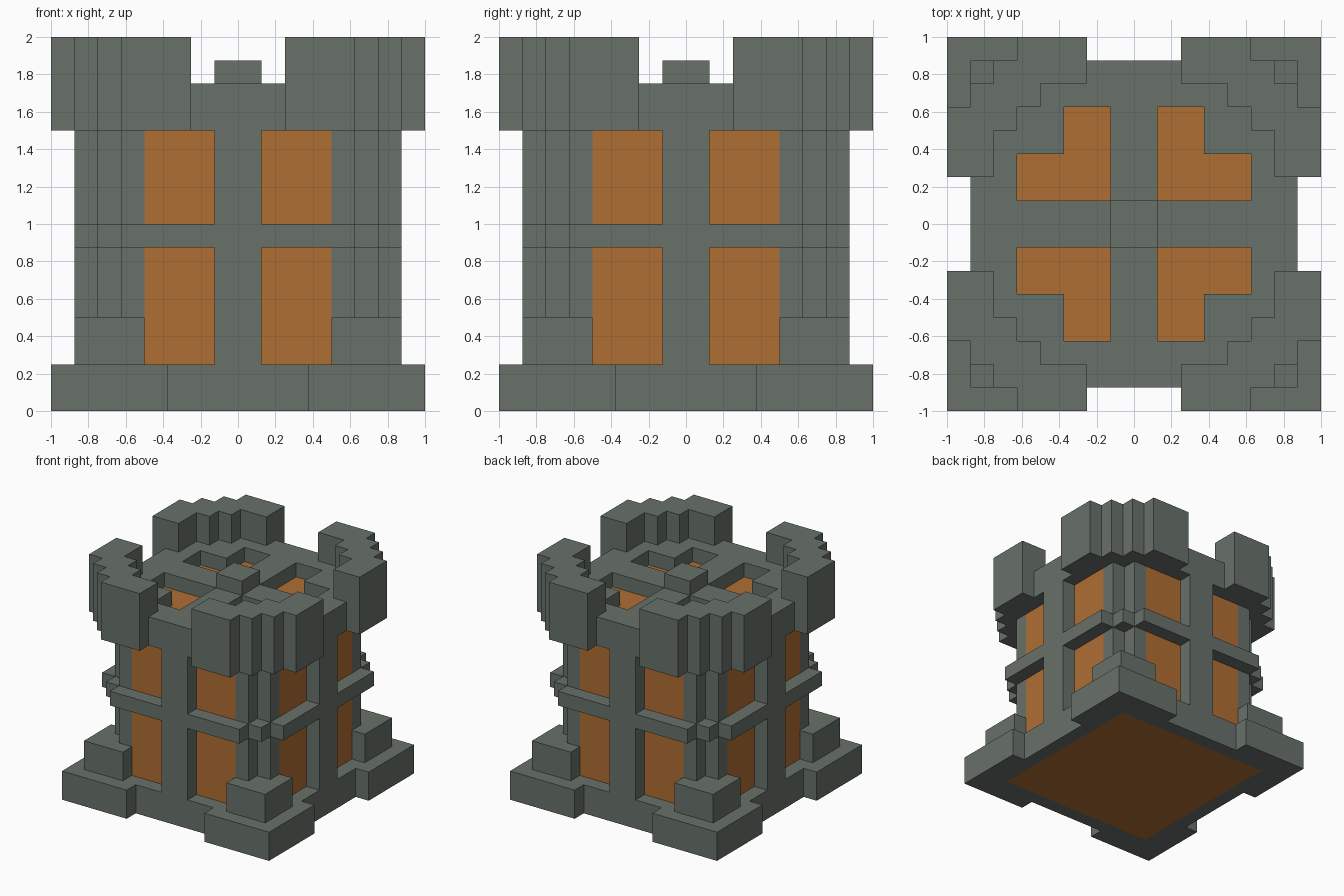
import bpy, bmesh

if "Cube" in bpy.data.objects:
    bpy.data.objects.remove(bpy.data.objects["Cube"], do_unlink=True)

U = 0.125  # grid step; all plan sizes and heights below are in these steps


def material(name, rgb):
    m = bpy.data.materials.new(name)
    m.use_nodes = True
    m.diffuse_color = (*rgb, 1)
    bsdf = m.node_tree.nodes["Principled BSDF"]
    bsdf.inputs["Base Color"].default_value = (*rgb, 1)
    bsdf.inputs["Roughness"].default_value = 0.9
    return m


STONE = material("grey_stone", (0.138, 0.165, 0.144))
GLOW = material("amber_orange", (0.434, 0.156, 0.034))


def prism(name, plan, z0, z1, mat):
    """Extrude one quarter of a plan and mirror it over x and y."""
    area = sum(a[0] * b[1] - b[0] * a[1] for a, b in zip(plan, plan[1:] + plan[:1]))
    if area < 0:
        plan = plan[::-1]
    bm = bmesh.new()
    low = [bm.verts.new((x * U, y * U, z0 * U)) for x, y in plan]
    top = [bm.verts.new((x * U, y * U, z1 * U)) for x, y in plan]
    bm.faces.new(low[::-1])
    bm.faces.new(top)
    n = len(plan)
    for i in range(n):
        j = (i + 1) % n
        (xa, ya), (xb, yb) = plan[i], plan[j]
        if xa == xb == 0 or ya == yb == 0:
            continue  # mirror seam stays open
        bm.faces.new((low[i], low[j], top[j], top[i]))
    me = bpy.data.meshes.new(name)
    bm.to_mesh(me)
    bm.free()
    me.materials.append(mat)
    ob = bpy.data.objects.new(name, me)
    bpy.context.collection.objects.link(ob)
    mod = ob.modifiers.new("Mirror", 'MIRROR')
    mod.use_axis = (True, True, False)
    return ob


def rect(x0, x1, y0, y1):
    return [(x0, y0), (x1, y0), (x1, y1), (x0, y1)]


# Glowing core: square floor, then a cross-shaped body behind the windows
prism("core_floor", rect(0, 6, 0, 6), 0, 2, GLOW)
prism("core_body", [(0, 0), (6, 0), (6, 4), (4, 4), (4, 6), (0, 6)], 2, 13, GLOW)

# Stone plinth with wider corner blocks
prism("plinth", [(6, 0), (7, 0), (7, 3), (8, 3), (8, 8), (3, 8), (3, 7), (0, 7),
                 (0, 6), (6, 6)], 0, 2, STONE)
prism("corner_foot", rect(4, 7, 4, 7), 2, 4, STONE)

# Stepped corner columns
prism("corner_column", [(4, 4), (6, 4), (6, 5), (5, 5), (5, 6), (4, 6)], 2, 12, STONE)

# Mullions between the windows, below and above the belt
for tier, z0, z1 in (("lower", 2, 7), ("upper", 8, 12)):
    prism(tier + "_mullion_front_back", rect(0, 1, 6, 7), z0, z1, STONE)
    prism(tier + "_mullion_sides", rect(6, 7, 0, 1), z0, z1, STONE)

# Belt running round the middle
prism("belt", [(5, 0), (7, 0), (7, 5), (6, 5), (6, 6), (5, 6), (5, 7), (0, 7),
               (0, 5), (5, 5)], 7, 8, STONE)

# Roof ring, cross beams and centre block
prism("roof", [(5, 0), (7, 0), (7, 2), (6, 2), (6, 4), (5, 4), (5, 5), (4, 5), (4, 6),
               (2, 6), (2, 7), (0, 7), (0, 5), (3, 5), (3, 3), (5, 3)], 12, 14, STONE)
prism("roof_beams", [(0, 0), (5, 0), (5, 1), (1, 1), (1, 5), (0, 5)], 12, 14, STONE)
prism("roof_centre_block", rect(0, 1, 0, 1), 14, 15, STONE)

# Stepped corner battlements
prism("battlement", [(8, 2), (8, 5), (7, 5), (7, 6), (6, 6), (6, 7), (5, 7), (5, 8),
                     (2, 8), (2, 6), (4, 6), (4, 5), (5, 5), (5, 4), (6, 4), (6, 2)],
      12, 16, STONE)
